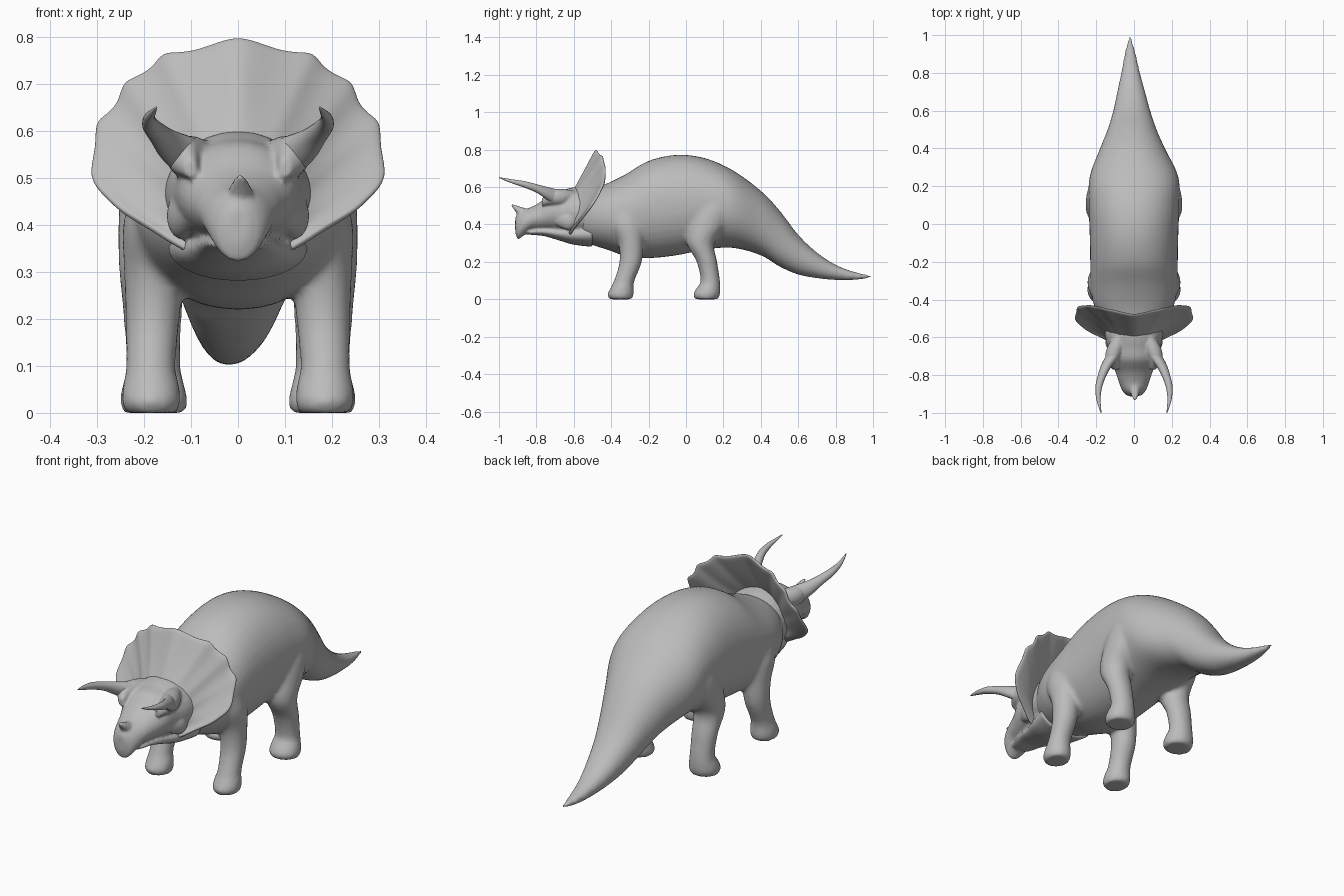
import bpy, bmesh, math
from mathutils import Vector

cube = bpy.data.objects.get("Cube")
if cube:
    bpy.data.objects.remove(cube)

grey = bpy.data.materials.new("stone_grey")
grey.use_nodes = True
grey.diffuse_color = (0.5, 0.5, 0.5, 1)
grey.node_tree.nodes["Principled BSDF"].inputs["Base Color"].default_value = (0.5, 0.5, 0.5, 1)


def spline(keys, steps=6):
    """Smooth curve through stations of any number of components."""
    keys = [Vector(k) for k in keys]
    out = []
    for i in range(len(keys) - 1):
        a, b = keys[i], keys[i + 1]
        ta = (b - keys[max(i - 1, 0)]) / 2
        tb = (keys[min(i + 2, len(keys) - 1)] - a) / 2
        for s in range(steps):
            t = s / steps
            out.append(a * (2*t**3 - 3*t*t + 1) + ta * (t**3 - 2*t*t + t)
                       + b * (3*t*t - 2*t**3) + tb * (t**3 - t*t))
    return out + [keys[-1]]


def loft(bm, stations, upright=False, sides=28, power=2.0, flip=1):
    """Closed tube from (x, y, z, half width, half depth) stations."""
    rings = []
    for x, y, z, ra, rb in spline(stations):
        ring = []
        for k in range(sides):
            a = 2 * math.pi * k / sides
            c, s = math.cos(a), math.sin(a)
            u = math.copysign(abs(c) ** (2 / power), c) * ra
            v = math.copysign(abs(s) ** (2 / power), s) * rb
            offset = Vector((u, v, 0)) if upright else Vector((u, 0, v))
            p = Vector((x, y, z)) + offset
            p.x *= flip
            ring.append(bm.verts.new(p))
        rings.append(ring)
    faces = [bm.faces.new((r[k], r[(k + 1) % sides], q[(k + 1) % sides], q[k]))
             for r, q in zip(rings, rings[1:]) for k in range(sides)]
    faces += [bm.faces.new(rings[0]), bm.faces.new(rings[-1])]
    bmesh.ops.recalc_face_normals(bm, faces=faces)


def finish(bm, name):
    mesh = bpy.data.meshes.new(name)
    bm.to_mesh(mesh)
    bm.free()
    mesh.materials.append(grey)
    mesh.shade_smooth()
    obj = bpy.data.objects.new(name, mesh)
    bpy.context.scene.collection.objects.link(obj)
    return obj


def blend(obj, voxel, rounds):
    """Fuse overlapping forms into one soft skin."""
    remesh = obj.modifiers.new("fuse", 'REMESH')
    remesh.mode = 'VOXEL'
    remesh.voxel_size = voxel
    remesh.use_smooth_shade = True
    soft = obj.modifiers.new("soften", 'SMOOTH')
    soft.factor = 0.5
    soft.iterations = rounds


# Trunk and tail as (y, top, bottom, half width, sideways drift)
trunk = [(-.56, .56, .32, .14, 0), (-.5, .59, .29, .18, 0), (-.42, .62, .265, .215, 0),
         (-.32, .67, .23, .23, 0), (-.2, .74, .22, .232, 0), (-.05, .772, .235, .235, 0),
         (.1, .755, .265, .24, 0), (.25, .69, .275, .235, 0), (.4, .58, .235, .172, -.008),
         (.5, .475, .175, .13, -.01), (.6, .345, .132, .098, -.012), (.7, .25, .113, .074, -.015),
         (.8, .185, .103, .05, -.018), (.9, .147, .103, .03, -.02), (1.0, .126, .116, .006, -.022)]
bm = bmesh.new()
loft(bm, [(d, y, (t + b) / 2, w, (t - b) / 2) for y, t, b, w, d in trunk], power=2.15, sides=40)

# Legs, from the sole up
hind_leg = [(.178, .11, 0, .066, .062), (.18, .11, .025, .073, .072), (.18, .12, .06, .066, .064),
            (.18, .13, .1, .058, .052), (.182, .112, .2, .062, .055), (.183, .078, .3, .07, .074),
            (.182, .115, .4, .073, .1), (.165, .15, .5, .08, .1), (.13, .16, .6, .07, .07)]
front_leg = [(.184, -.35, 0, .056, .06), (.185, -.35, .025, .063, .071), (.185, -.342, .06, .06, .062),
             (.186, -.33, .1, .053, .055), (.182, -.296, .2, .058, .06), (.178, -.295, .3, .065, .067),
             (.172, -.315, .4, .073, .09), (.15, -.33, .5, .07, .08)]
for side in (1, -1):
    for leg in (hind_leg, front_leg):
        loft(bm, leg, upright=True, flip=side)
blend(finish(bm, "body_and_legs"), .011, 7)

# Head: skull with hooked beak, lower jaw, cheeks and brows
bm = bmesh.new()
skull = [(-.48, .58, .31, .16), (-.58, .6, .33, .155), (-.66, .585, .345, .138), (-.72, .57, .36, .125),
         (-.78, .52, .365, .1), (-.83, .492, .365, .083), (-.875, .478, .335, .066),
         (-.9, .46, .322, .048), (-.913, .435, .36, .022)]
loft(bm, [(0, y, (t + b) / 2, w, (t - b) / 2) for y, t, b, w in skull])
jaw = [(-.5, .42, .28, .15), (-.6, .4, .292, .125), (-.68, .39, .315, .095),
       (-.76, .385, .338, .075), (-.83, .372, .345, .055), (-.865, .365, .35, .03)]
loft(bm, [(0, y, (t + b) / 2, w, (t - b) / 2) for y, t, b, w in jaw])
for side in (1, -1):
    loft(bm, [(.1, -.57, .42, .03, .03), (.12, -.63, .42, .032, .05), (.1, -.7, .43, .02, .03)], flip=side)
    loft(bm, [(.08, -.6, .55, .03, .03), (.1, -.66, .545, .045, .045), (.115, -.72, .545, .036, .04),
              (.1, -.77, .52, .015, .02)], flip=side)
# Nose horn
loft(bm, [(.005, -.85, .44, .03, .045), (.005, -.885, .465, .026, .03),
          (.005, -.91, .485, .018, .018), (.005, -.934, .505, .006, .006)])
blend(finish(bm, "head"), .007, 4)

# Brow horns sweep outward, then forward
for side, label in ((1, "left"), (-1, "right")):
    bm = bmesh.new()
    loft(bm, [(.085, -.65, .535, .04, .045), (.115, -.705, .55, .038, .042), (.145, -.75, .57, .03, .033),
              (.168, -.8, .593, .023, .023), (.186, -.86, .613, .018, .018), (.189, -.92, .628, .012, .012),
              (.182, -.965, .64, .007, .007), (.174, -1, .651, .002, .002)], sides=18, flip=side)
    finish(bm, label + "_brow_horn")

# Frill: scalloped rim from the crown down to the cheek, mirrored
rim = [(0, -.488, .807), (.045, -.478, .795), (.09, -.468, .777), (.135, -.458, .772), (.165, -.452, .773),
       (.185, -.446, .74), (.22, -.44, .72), (.25, -.436, .71), (.258, -.438, .665), (.283, -.44, .64),
       (.309, -.444, .625), (.304, -.47, .57), (.324, -.51, .505), (.282, -.545, .465),
       (.25, -.57, .433), (.195, -.595, .405), (.14, -.625, .365), (.1, -.63, .34)]
rows = 6
bm = bmesh.new()
grid = []
for i, point in enumerate(rim):
    a = math.pi * .93 * i / (len(rim) - 1)
    outer = Vector(point)
    inner = Vector((.1 * math.sin(a), -.625 + .015 * math.cos(a), .46 + .11 * math.cos(a)))
    column = []
    for j in range(rows + 1):
        t = j / rows
        p = inner.lerp(outer, t)
        p.y += .015 * math.sin(math.pi * t) * math.sin(a)
        column.append(bm.verts.new(p))
    grid.append(column)
for c, d in zip(grid, grid[1:]):
    for j in range(rows):
        bm.faces.new((c[j], d[j], d[j + 1], c[j + 1]))
bmesh.ops.recalc_face_normals(bm, faces=bm.faces)
bm.faces.ensure_lookup_table()
if sum(f.normal.y for f in bm.faces) > 0:
    bmesh.ops.reverse_faces(bm, faces=bm.faces)
frill = finish(bm, "frill")
mirror = frill.modifiers.new("mirror", 'MIRROR')
mirror.use_clip = True
thick = frill.modifiers.new("thickness", 'SOLIDIFY')
thick.thickness = .016
thick.offset = -1
smooth = frill.modifiers.new("smooth", 'SUBSURF')
smooth.levels = smooth.render_levels = 2
